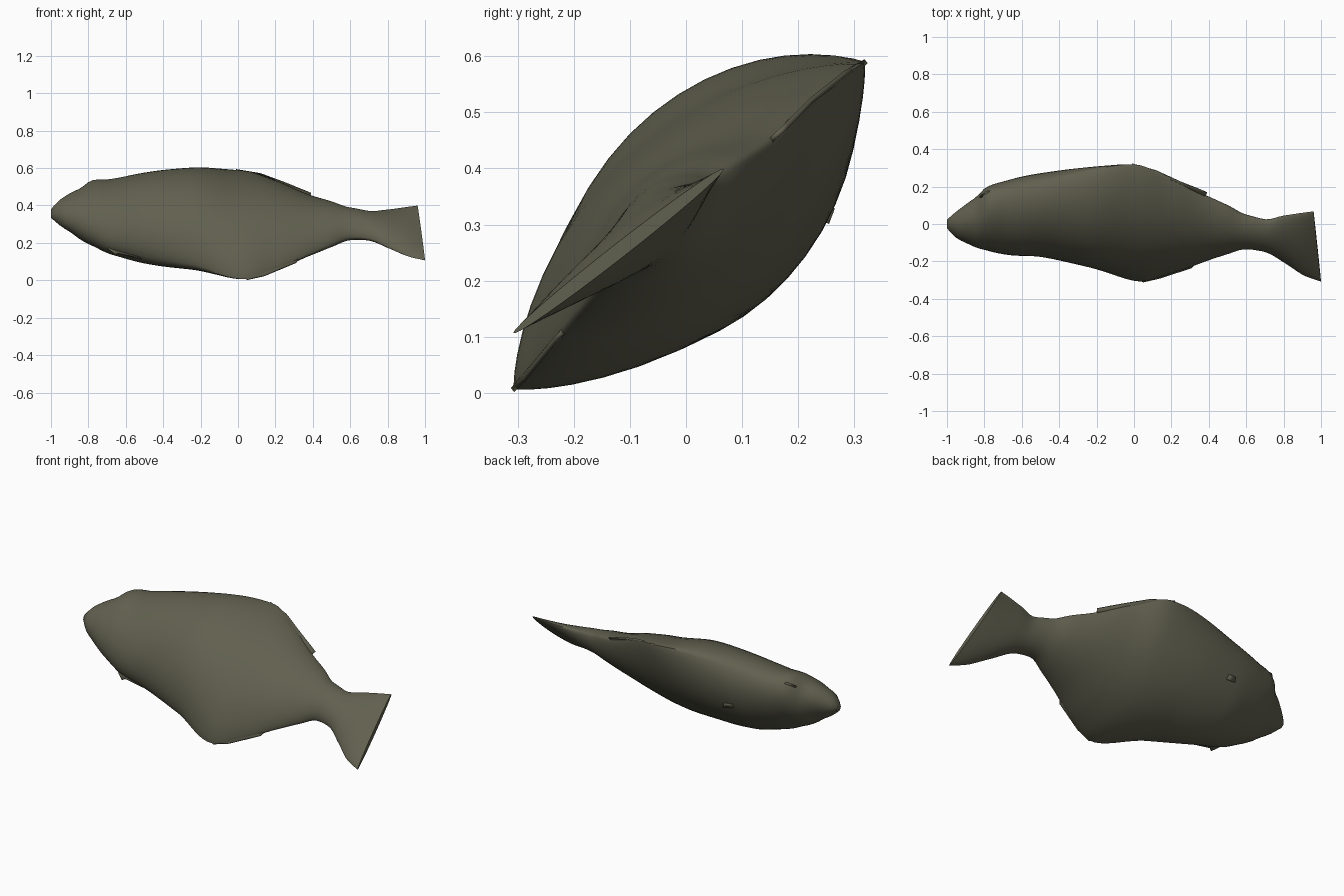
import bpy, bmesh, math
from mathutils import Vector

if "Cube" in bpy.data.objects:
    bpy.data.objects.remove(bpy.data.objects["Cube"])

olive = bpy.data.materials.new("olive_brown_skin")
olive.diffuse_color = (0.118, 0.116, 0.078, 1)
olive.use_nodes = True
olive.node_tree.nodes["Principled BSDF"].inputs["Base Color"].default_value = olive.diffuse_color

# Body stations: x, centre y, centre z, half height, half thickness, tilt, edge sharpness
ST = [
    (-1.00, 0.000, .357, .024, .022, 45, 1.0),
    (-0.95, -.004, .362, .078, .062, 45, 1.0),
    (-0.90, 0.002, .362, .117, .085, 45, 1.0),
    (-0.84, 0.010, .355, .158, .115, 46, 1.0),
    (-0.79, 0.028, .360, .202, .130, 46, 1.0),
    (-0.68, 0.034, .340, .244, .153, 46, 1.1),
    (-0.50, 0.048, .333, .288, .178, 50, 1.15),
    (-0.25, 0.037, .330, .357, .190, 46, 1.4),
    (0.02, 0.005, .297, .425, .165, 43, 1.75),
    (0.20, -.014, .292, .345, .138, 44, 1.65),
    (0.39, -.023, .294, .230, .103, 42, 1.5),
    (0.50, -.030, .300, .170, .085, 42, 1.4),
    (0.60, -.042, .302, .116, .066, 42, 1.3),
    (0.69, -.060, .293, .110, .055, 41, 1.3),
    (0.80, -.083, .274, .162, .044, 39, 1.4),
    (0.90, -.110, .258, .213, .030, 38, 1.3),
    (0.98, -.120, .253, .238, .013, 38, 1.0),
]


def station(x):
    """Smoothly interpolated station values at x."""
    i = max(k for k in range(len(ST) - 1) if ST[k][0] <= x + 1e-9)
    a, b = ST[i], ST[i + 1]
    h = b[0] - a[0]
    t = (x - a[0]) / h

    def slope(k, j):
        if k == 0 or k == len(ST) - 1:
            k0, k1 = (0, 1) if k == 0 else (k - 1, k)
            return (ST[k1][j] - ST[k0][j]) / (ST[k1][0] - ST[k0][0])
        d0 = (ST[k][j] - ST[k - 1][j]) / (ST[k][0] - ST[k - 1][0])
        d1 = (ST[k + 1][j] - ST[k][j]) / (ST[k + 1][0] - ST[k][0])
        return 0 if d0 * d1 <= 0 else 2 * d0 * d1 / (d0 + d1)

    out = []
    for j in range(1, 7):
        out.append((2*t**3 - 3*t*t + 1) * a[j] + (t**3 - 2*t*t + t) * h * slope(i, j)
                   + (3*t*t - 2*t**3) * b[j] + (t**3 - t*t) * h * slope(i + 1, j))
    return out


def place(x, s, w):
    """Point on the leaning fish: s = -1..1 belly to back, w = -1..1 across the flanks."""
    cy, cz, a, b, deg, q = station(x)
    c, n = math.cos(math.radians(deg)), math.sin(math.radians(deg))
    shear = max(0, (x - .7) / .28) * -.02 * s          # slanted tail edge
    return Vector((x + shear, cy + a*s*c - b*w*n, cz + a*s*n + b*w*c))


def finish(name, bm):
    bmesh.ops.recalc_face_normals(bm, faces=bm.faces)
    me = bpy.data.meshes.new(name)
    bm.to_mesh(me)
    bm.free()
    ob = bpy.data.objects.new(name, me)
    bpy.context.collection.objects.link(ob)
    me.materials.append(olive)
    bpy.context.view_layer.objects.active = ob
    ob.select_set(True)
    bpy.ops.object.shade_smooth_by_angle(angle=math.radians(50))
    ob.select_set(False)
    return ob


# Body and tail: one loft of tilted lens sections
N, STEPS = 40, 80
bm = bmesh.new()
rings = []
for k in range(STEPS + 1):
    x = -1 + 1.98 * k / STEPS
    q = station(x)[5]
    ring = []
    for i in range(N):
        th = 2 * math.pi * i / N
        sn = math.sin(th)
        ring.append(bm.verts.new(place(x, math.cos(th), math.copysign(abs(sn)**q, sn))))
    rings.append(ring)
for r0, r1 in zip(rings, rings[1:]):
    for i in range(N):
        j = (i + 1) % N
        bm.faces.new((r0[i], r0[j], r1[j], r1[i]))
bm.faces.new(rings[0])
bm.faces.new(rings[-1])
finish("fish_body", bm)


def fin(name, pts, thick):
    """Thin fin plate from an outline, given a little thickness."""
    bm = bmesh.new()
    bm.faces.new([bm.verts.new(p) for p in pts])
    ob = finish(name, bm)
    m = ob.modifiers.new("thickness", 'SOLIDIFY')
    m.thickness, m.offset = thick, 0
    return ob


def edge_fin(name, outline):
    """Fin in the middle plane; outline holds (x, s)."""
    fin(name, [place(x, s, 0) for x, s in outline], .009)


edge_fin("rear_dorsal_fin", [(-.02, .9), (-.01, 1.01), (.12, 1.025), (.25, 1.05),
                             (.36, 1.1), (.39, 1.11), (.375, .95), (.2, .9)])
edge_fin("nape_fin", [(-.8, .9), (-.825, 1.08), (-.79, 1.04), (-.74, .95)])
edge_fin("pelvic_fin", [(-.74, -.9), (-.68, -1.04), (-.655, -1.1), (-.64, -1.04), (-.5, -.99), (-.5, -.9)])
edge_fin("anal_fin", [(-.02, -.9), (.05, -1.01), (.14, -1.02), (.31, -1.04), (.33, -.95), (.2, -.85)])

# Small pectoral flap on the rear flank
fin("pectoral_fin", [place(-.49, .46, -.84), place(-.43, .45, -.90),
                     place(-.42, .36, -.95), place(-.48, .36, -.90)], .008)
